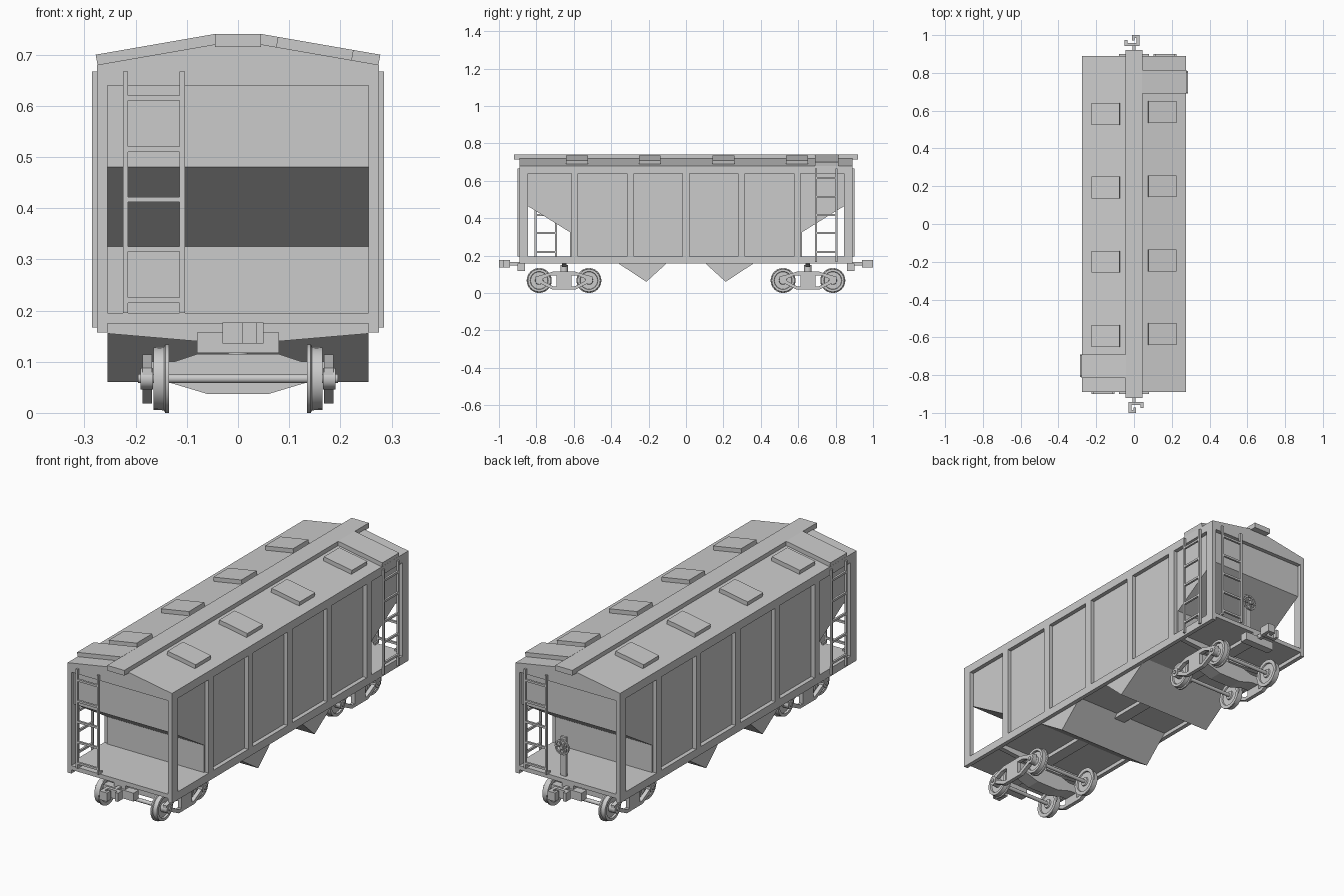
import bpy, bmesh, math
from mathutils import Matrix, Vector

if "Cube" in bpy.data.objects:
    bpy.data.objects.remove(bpy.data.objects["Cube"])

grey = bpy.data.materials.new("light_grey")
grey.use_nodes = True
grey.diffuse_color = (0.6, 0.6, 0.6, 1)
grey.node_tree.nodes["Principled BSDF"].inputs["Base Color"].default_value = grey.diffuse_color

HALF, WIDE = 0.89, 0.275          # half length and half width of the body
SILL, DECK, RAIL, EAVE = 0.157, 0.195, 0.64, 0.68
TRUCK, AXLE, RADIUS = 0.652, 0.133, 0.067


def prism(axis, pts, a, b):
    """Outline extruded along one axis; points are the other two coordinates in order."""
    return axis, pts, a, b


def box(x0, x1, y0, y1, z0, z1):
    return prism("z", [(x0, y0), (x1, y0), (x1, y1), (x0, y1)], z0, z1)


def mirrored(pts):
    return pts + [(-u, v) for u, v in reversed(pts)]


def place(axis, p, t):
    u, v = p
    return {"x": (t, u, v), "y": (u, t, v), "z": (u, v, t)}[axis]


def finish(name, bm, matrix=Matrix(), smooth=False):
    bmesh.ops.recalc_face_normals(bm, faces=bm.faces)
    mesh = bpy.data.meshes.new(name)
    bm.to_mesh(mesh)
    bm.free()
    mesh.transform(matrix)
    mesh.materials.append(grey)
    obj = bpy.data.objects.new(name, mesh)
    bpy.context.collection.objects.link(obj)
    if smooth:
        bpy.ops.object.select_all(action="DESELECT")
        obj.select_set(True)
        bpy.context.view_layer.objects.active = obj
        bpy.ops.object.shade_smooth_by_angle(angle=math.radians(35))
    return obj


def part(name, solids, matrix=Matrix()):
    bm = bmesh.new()
    for axis, pts, a, b in solids:
        lo = [bm.verts.new(place(axis, p, a)) for p in pts]
        hi = [bm.verts.new(place(axis, p, b)) for p in pts]
        bm.faces.new(lo)
        bm.faces.new(hi[::-1])
        for i in range(len(pts)):
            j = (i + 1) % len(pts)
            bm.faces.new((lo[i], lo[j], hi[j], hi[i]))
    return finish(name, bm, matrix)


def lathe(name, profile, matrix, steps=24):
    """Profile of (x, radius) spun around the x axis."""
    bm = bmesh.new()
    verts = [bm.verts.new((x, 0, r)) for x, r in profile]
    edges = [bm.edges.new(pair) for pair in zip(verts, verts[1:])]
    bmesh.ops.spin(bm, geom=verts + edges, axis=(1, 0, 0), cent=(0, 0, 0),
                   angle=2 * math.pi, steps=steps, use_duplicate=False)
    bmesh.ops.remove_doubles(bm, verts=bm.verts, dist=1e-5)
    return finish(name, bm, matrix, True)


def rod(name, radius, x0, x1, matrix, steps=12):
    return lathe(name, [(x0, 0), (x0, radius), (x1, radius), (x1, 0)], matrix, steps)


ENDS = {"front": Matrix(), "back": Matrix.Rotation(math.pi, 4, "Z")}

# Hopper body with sloped end sheets
part("hopper_body", [prism("x", mirrored([(0.87, EAVE), (0.87, 0.48), (0.62, 0.325), (0.62, 0.18)]),
                           -0.255, 0.255)])

# Floor deck, centre sill and the rim around the deck
part("deck", [box(-WIDE, WIDE, -HALF, HALF, 0.175, DECK)])
part("centre_sill", [box(-0.03, 0.03, -HALF, HALF, SILL, 0.18)])
for s, side in ((1, "left"), (-1, "right")):
    a, b = sorted((s * 0.255, s * WIDE))
    frame = [box(a, b, -HALF, HALF, SILL, DECK), box(a, b, -HALF, HALF, RAIL, EAVE)]
    for y in (-0.868, -0.595, -0.297, 0, 0.297, 0.595, 0.868):
        w = 0.022 if abs(y) > 0.8 else 0.0185
        frame.append(box(a, b, y - w, y + w, DECK, RAIL))
    part(side + "_side_frame", frame)

# Roof with gable ends
roof_line = [(WIDE, EAVE), (0.045, 0.72)]
part("roof", [prism("y", mirrored([(WIDE, RAIL)] + roof_line), -HALF, HALF)])
part("roof_walkway", [box(-0.045, 0.045, -0.92, 0.92, 0.715, 0.74)])


def roof_slab(x0, x1, y0, y1, lift=0.02):
    """Flat plate lying on the left roof slope."""
    p0, p1 = Vector(roof_line[1]), Vector(roof_line[0])
    d = (p1 - p0).normalized()
    n = Vector((-d.y, d.x))
    q0, q1 = (p0 + d * (x - p0.x) for x in (x0, x1))
    return prism("y", [tuple(q) for q in (q0, q1, q1 + n * lift, q0 + n * lift)], y0, y1)


for end, m in ENDS.items():
    part(end + "_hatches", [roof_slab(0.075, 0.225, y - 0.058, y + 0.058)
                            for y in (-0.583, -0.194, 0.2, 0.593)], m)
    part(end + "_cross_walkway", [roof_slab(0.04, 0.278, 0.69, 0.815)], m)

# Ladders on the ends and sides
rungs = (0.22, 0.32, 0.417, 0.515, 0.615)
for end, m in ENDS.items():
    y0, y1 = -0.90, -HALF
    part(end + "_end_ladder",
         [box(x, x + 0.01, y0, y1, DECK, 0.667) for x in (-0.225, -0.114)]
         + [box(-0.22, -0.11, y0, y1, z - 0.005, z + 0.005) for z in rungs]
         + [box(x, x + 0.01, y0, -0.87, DECK, DECK + 0.01) for x in (-0.225, -0.114)], m)
    part(end + "_side_ladder",
         [box(WIDE, 0.285, y, y + 0.01, 0.167, 0.667) for y in (0.69, 0.8)]
         + [box(WIDE, 0.285, 0.69, 0.81, z - 0.005, z + 0.005) for z in rungs], m)

# Couplers and the pockets below the end sills
for end, m in ENDS.items():
    part(end + "_coupler_pocket", [box(-0.08, 0.08, -0.9, -0.862, 0.117, SILL)], m)
    z0, z1 = 0.136, 0.177
    part(end + "_coupler", [
        box(-0.009, 0.009, -0.945, -0.87, 0.146, 0.166),
        box(-0.03, 0.05, -0.958, -0.942, z0, z1),
        box(-0.03, -0.014, -1.0, -0.95, z0, z1),
        box(-0.03, 0.01, -1.0, -0.984, z0, z1),
        box(-0.002, 0.01, -0.99, -0.972, z0, z1),
        box(0.035, 0.05, -0.975, -0.95, z0, z1)], m)

# Discharge pockets under the floor
for s, end in ((-1, "front"), (1, "back")):
    part(end + "_discharge_pocket", [prism("x", [
        (s * 0.39, 0.177), (s * 0.212, 0.06), (s * 0.083, 0.177)], -0.255, 0.255)])

# Brake post and hand wheel on the back end
part("brake_post", [box(0.025, 0.055, 0.855, 0.867, DECK, 0.38)])
hub = Matrix.Translation((0.04, 0.875, 0.335)) @ Matrix.Rotation(math.pi / 2, 4, "Z")
lathe("brake_wheel_rim", [(-0.004, 0.03), (-0.004, 0.037), (0.004, 0.037),
                          (0.004, 0.03), (-0.004, 0.03)], hub, 16)
rod("brake_wheel_hub", 0.009, -0.012, 0.008, hub)
for k in range(3):
    part("brake_wheel_spoke", [box(-0.003, 0.003, -0.032, 0.032, -0.003, 0.003)],
         hub @ Matrix.Rotation(k * math.pi / 3, 4, "X"))

# Wheel trucks
bolster = [(0.08, 0.115), (0.125, 0.1), (0.172, 0.1), (0.172, 0.06), (0.13, 0.058), (0.06, 0.037)]
chord = [(0.0, 0.114), (0.06, 0.114), (0.105, 0.1), (0.152, 0.088), (0.152, 0.062),
         (0.115, 0.075), (0.075, 0.093), (0.0, 0.093)]
brace = [(0.13, 0.074), (0.152, 0.062), (0.125, 0.05), (0.06, 0.018), (0.0, 0.018), (0.0, 0.034), (0.055, 0.034)]
wheel = [(0.135, 0), (0.135, 0.02), (0.141, 0.022), (0.141, 0.048), (0.135, 0.05),
         (0.135, RADIUS), (0.142, RADIUS), (0.145, 0.062), (0.165, 0.061), (0.165, 0.048),
         (0.156, 0.046), (0.156, 0.022), (0.165, 0.02), (0.165, 0)]
for end, m in ENDS.items():
    at = m @ Matrix.Translation((0, -TRUCK, 0))
    part(end + "_body_bolster", [prism("y", mirrored([(0.255, 0.177), (0.255, 0.155), (0.08, 0.14)]),
                                       -0.012, 0.012)], at)
    rod(end + "_kingpin", 0.02, 0.1, 0.15, at @ Matrix.Rotation(-math.pi / 2, 4, "Y"))
    part(end + "_truck_bolster", [prism("y", mirrored(bolster), -0.035, 0.035)], at)
    for s, side in ((1, "left"), (-1, "right")):
        a, b = sorted((s * 0.168, s * 0.187))
        solids = [box(a, b, -0.04, 0.04, 0.018, 0.105)]
        for k in (1, -1):
            solids += [prism("x", [(k * u, v) for u, v in shape], a, b) for shape in (chord, brace)]
        part(end + "_" + side + "_truck_frame", solids, at)
    for y in (-AXLE, AXLE):
        spot = at @ Matrix.Translation((0, y, RADIUS))
        rod(end + "_axle", 0.009, -0.195, 0.195, spot)
        for turn in (0, math.pi):
            face = spot @ Matrix.Rotation(turn, 4, "Z")
            lathe(end + "_wheel", wheel, face)
            rod(end + "_axle_box", 0.021, 0.166, 0.19, face)
